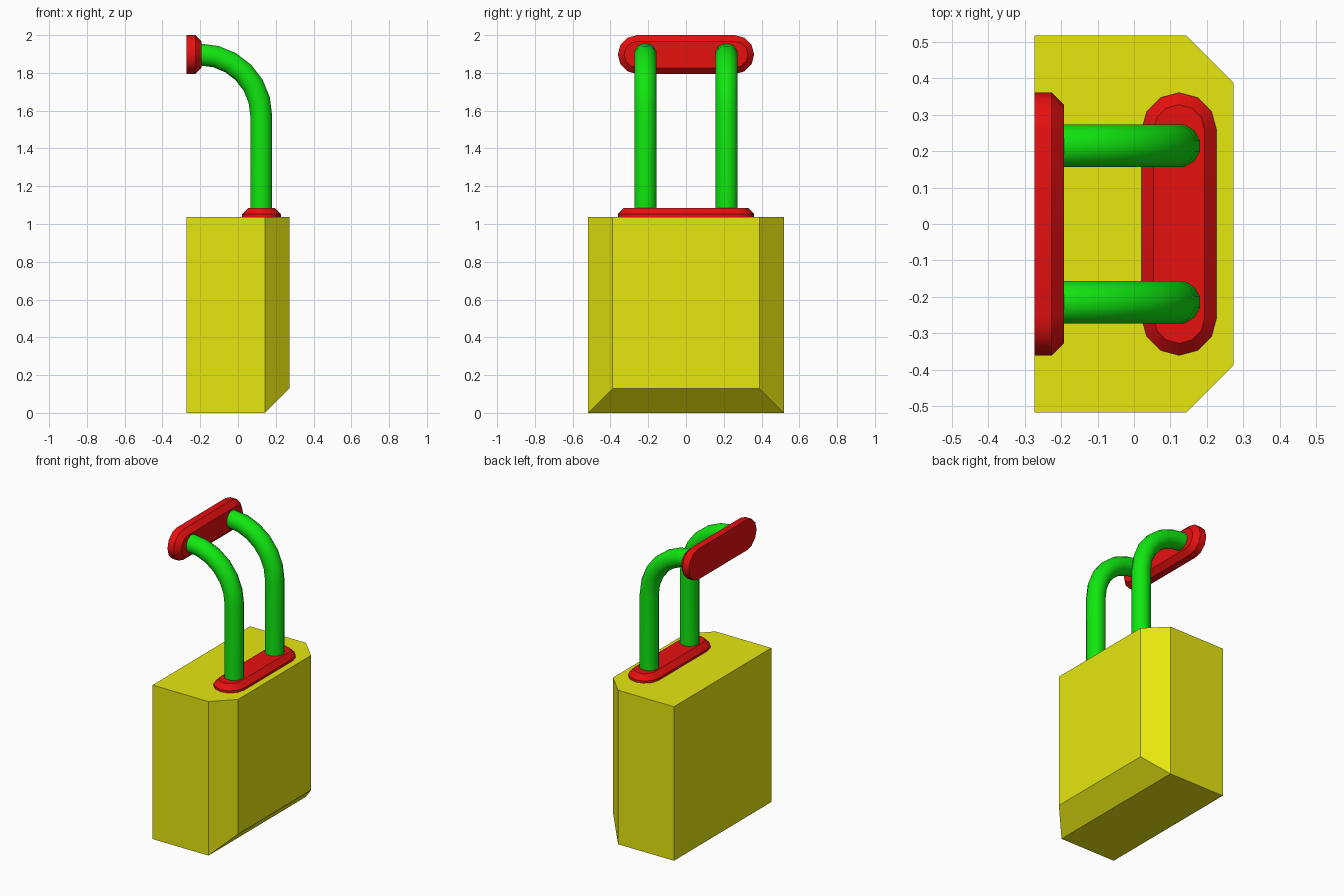
import bpy, bmesh, math
from mathutils import Matrix, Vector

if "Cube" in bpy.data.objects:
    bpy.data.objects.remove(bpy.data.objects["Cube"])


def make_material(name, color):
    mat = bpy.data.materials.new(name)
    mat.use_nodes = True
    mat.diffuse_color = color
    mat.node_tree.nodes["Principled BSDF"].inputs["Base Color"].default_value = color
    return mat


yellow = make_material("yellow", (0.8, 0.8, 0.005, 1))
red = make_material("red", (0.8, 0.005, 0.005, 1))
green = make_material("green", (0.005, 0.8, 0.005, 1))


def finish(bm, name, mat, smooth=False):
    bmesh.ops.recalc_face_normals(bm, faces=bm.faces)
    mesh = bpy.data.meshes.new(name)
    bm.to_mesh(mesh)
    bm.free()
    mesh.materials.append(mat)
    obj = bpy.data.objects.new(name, mesh)
    bpy.context.collection.objects.link(obj)
    if smooth:
        bpy.ops.object.select_all(action="DESELECT")
        obj.select_set(True)
        bpy.context.view_layer.objects.active = obj
        bpy.ops.object.shade_smooth_by_angle(angle=math.radians(35))
    return obj


# Body: block with its right-hand corners and lower edge cut at 45 degrees
BACK, FRONT, HALF, TOP, CUT = -0.273, 0.273, 0.518, 1.037, 0.13
bm = bmesh.new()
for side in (-1, 1):
    for x, y, low in ((BACK, HALF, 0), (FRONT - CUT, HALF, 0), (FRONT, HALF - CUT, CUT)):
        for z in (low, TOP):
            bm.verts.new((x, side * y, z))
bmesh.ops.convex_hull(bm, input=bm.verts)
bmesh.ops.dissolve_limit(bm, angle_limit=0.02, verts=bm.verts, edges=bm.edges)
finish(bm, "body", yellow)


# Mounting plate: rounded-end slab with a chamfered rim, built along local z
def plate(name, matrix):
    spread, radius, steps = 0.258, 0.103, 6
    bm = bmesh.new()
    rings = []
    for r, z in ((radius, 0), (radius, 0.047), (radius - 0.033, 0.08)):
        ring = []
        for side in (1, -1):
            for i in range(steps + 1):
                a = math.pi * i / steps
                ring.append(bm.verts.new((side * r * math.cos(a),
                                          side * (spread + r * math.sin(a)), z)))
        rings.append(ring)
    for low, high in zip(rings, rings[1:]):
        for i in range(len(low)):
            j = (i + 1) % len(low)
            bm.faces.new((low[i], low[j], high[j], high[i]))
    bm.faces.new(rings[0])
    bm.faces.new(rings[-1])
    bm.transform(matrix)
    finish(bm, name, red, smooth=True)


plate("lower_plate", Matrix.Translation((0.124, 0, 1.005)))
plate("upper_plate", Matrix.Translation((BACK, 0, 1.897)) @ Matrix.Rotation(math.pi / 2, 4, "Y"))


# Bent tube: ring swept up, around a quarter turn, then into the upper plate
def tube(name, y):
    x, bend_x, bend_z, sides = 0.123, -0.2, 1.574, 12
    bm = bmesh.new()
    bmesh.ops.create_circle(bm, segments=sides, radius=0.06,
                            matrix=Matrix.Translation((x, y, 1.05))
                            @ Matrix.Rotation(math.pi / sides, 4, "Z"))

    def extrude(edges, offset):
        geom = bmesh.ops.extrude_edge_only(bm, edges=edges)["geom"]
        verts = [g for g in geom if isinstance(g, bmesh.types.BMVert)]
        bmesh.ops.translate(bm, verts=verts, vec=offset)
        return [e for e in bm.edges if e.verts[0] in verts and e.verts[1] in verts]

    ring = extrude(bm.edges[:], Vector((0, 0, bend_z - 1.05)))
    spun = bmesh.ops.spin(bm, geom=ring, cent=(bend_x, y, bend_z), axis=(0, -1, 0),
                          angle=math.pi / 2, steps=6)["geom_last"]
    extrude([g for g in spun if isinstance(g, bmesh.types.BMEdge)], Vector((-0.03, 0, 0)))
    bmesh.ops.holes_fill(bm, edges=[e for e in bm.edges if e.is_boundary], sides=sides)
    finish(bm, name, green, smooth=True)


tube("front_tube", -0.215)
tube("back_tube", 0.215)
